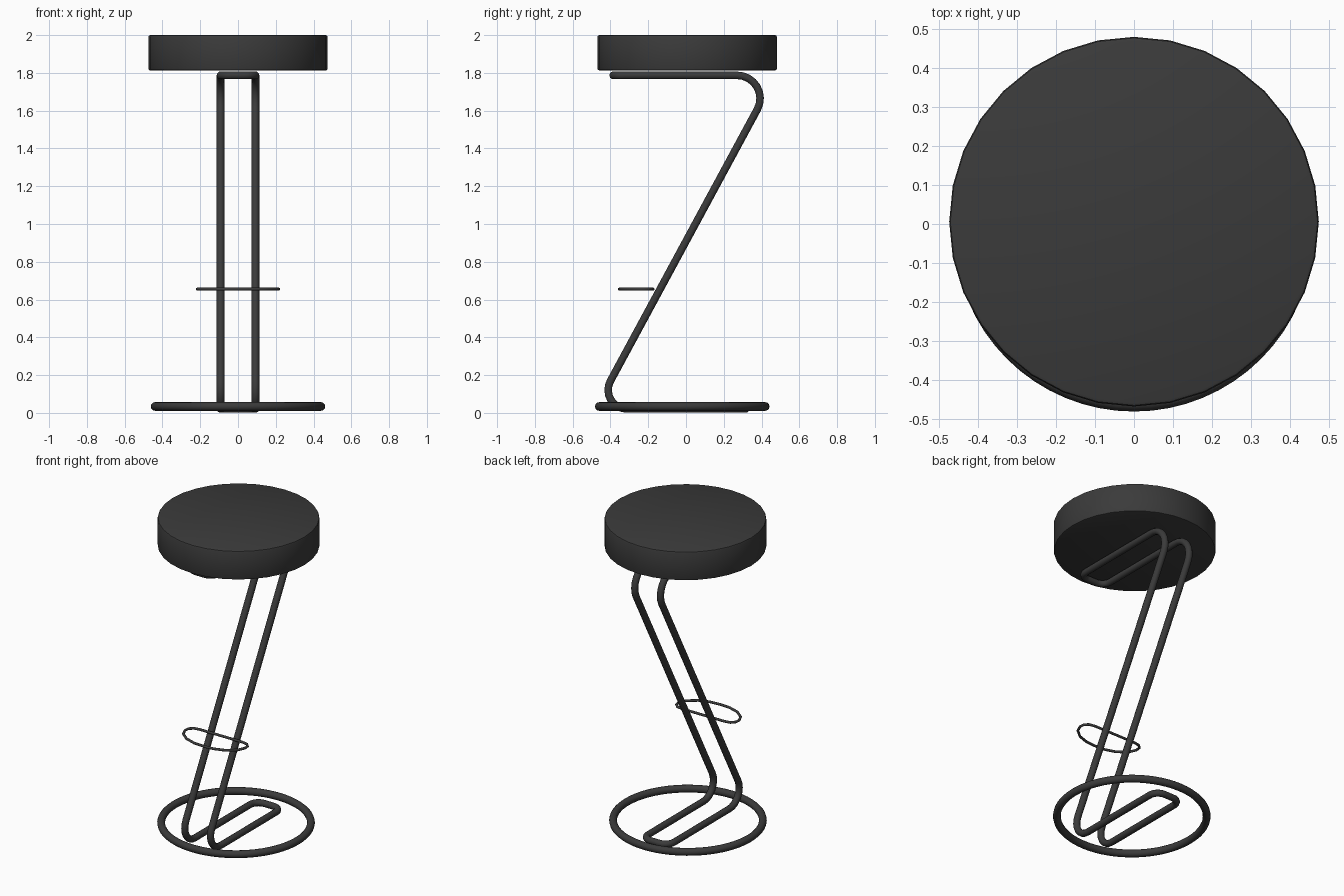
import bpy
import math
from mathutils import Vector

cube = bpy.data.objects.get("Cube")
if cube:
    bpy.data.objects.remove(cube, do_unlink=True)

black = bpy.data.materials.new("charcoal black")
black.use_nodes = True
colour = (0.043, 0.043, 0.043, 1)
black.diffuse_color = colour
black.node_tree.nodes["Principled BSDF"].inputs["Base Color"].default_value = colour


def finish(obj, name):
    obj.name = name
    obj.data.materials.clear()
    obj.data.materials.append(black)
    bpy.ops.object.select_all(action='DESELECT')
    obj.select_set(True)
    bpy.context.view_layer.objects.active = obj
    bpy.ops.object.shade_smooth_by_angle(angle=math.radians(40))


def fillet(corners, steps=8):
    """Round each (point, radius) corner of a closed path."""
    path = []
    for i, (p, r) in enumerate(corners):
        a = (corners[i - 1][0] - p).normalized()
        b = (corners[(i + 1) % len(corners)][0] - p).normalized()
        half = a.angle(b) / 2
        centre = p + (a + b).normalized() * r / math.sin(half)
        start = p + a * r / math.tan(half) - centre
        end = p + b * r / math.tan(half) - centre
        sweep = start.angle(end)
        for k in range(steps + 1):
            t = k / steps
            path.append(centre + (start * math.sin((1 - t) * sweep)
                                  + end * math.sin(t * sweep)) / math.sin(sweep))
    return path


def tube(name, path, radius):
    """Sweep a round tube along a closed path and make it a mesh."""
    curve = bpy.data.curves.new(name, 'CURVE')
    curve.dimensions = '3D'
    curve.bevel_depth = radius
    curve.bevel_resolution = 3
    spline = curve.splines.new('POLY')
    spline.points.add(len(path) - 1)
    for point, co in zip(spline.points, path):
        point.co = (*co, 1)
    spline.use_cyclic_u = True
    obj = bpy.data.objects.new(name, curve)
    bpy.context.collection.objects.link(obj)
    bpy.ops.object.select_all(action='DESELECT')
    obj.select_set(True)
    bpy.context.view_layer.objects.active = obj
    bpy.ops.object.convert(target='MESH')
    finish(bpy.context.object, name)


# Round seat with a softened rim
bpy.ops.mesh.primitive_cylinder_add(vertices=32, radius=0.475, depth=0.187,
                                    location=(0, 0.006, 1.9065))
seat = bpy.context.object
rim = seat.modifiers.new("soft rim", 'BEVEL')
rim.width = 0.01
rim.segments = 2
rim.limit_method = 'ANGLE'
rim.angle_limit = math.radians(40)
bpy.ops.object.modifier_apply(modifier=rim.name)
finish(seat, "seat")

# Floor ring
bpy.ops.mesh.primitive_torus_add(location=(0, -0.02, 0.034), major_radius=0.439,
                                 minor_radius=0.023, major_segments=64, minor_segments=12)
finish(bpy.context.object, "base_ring")

# Z-shaped twin-leg frame, one continuous bent tube: (y, z, bend radius)
side = [(-0.385, 1.787, 0.06), (0.475, 1.787, 0.122),
        (-0.48, 0.021, 0.1), (0.315, 0.021, 0.06)]
frame = [(Vector((0.092, y, z)), r) for y, z, r in side]
frame += [(Vector((-0.092, y, z)), r) for y, z, r in reversed(side)]
tube("leg_frame", fillet(frame), 0.021)

# Thin footrest: straight bar at the legs, bowed loop in front
half = [(0.15, -0.175), (0.19, -0.182), (0.212, -0.205), (0.215, -0.235),
        (0.195, -0.28), (0.14, -0.325), (0.07, -0.348)]
loop = half + [(0, -0.353)] + [(-x, y) for x, y in reversed(half)]
tube("footrest", [Vector((x, y, 0.655)) for x, y in loop], 0.008)
